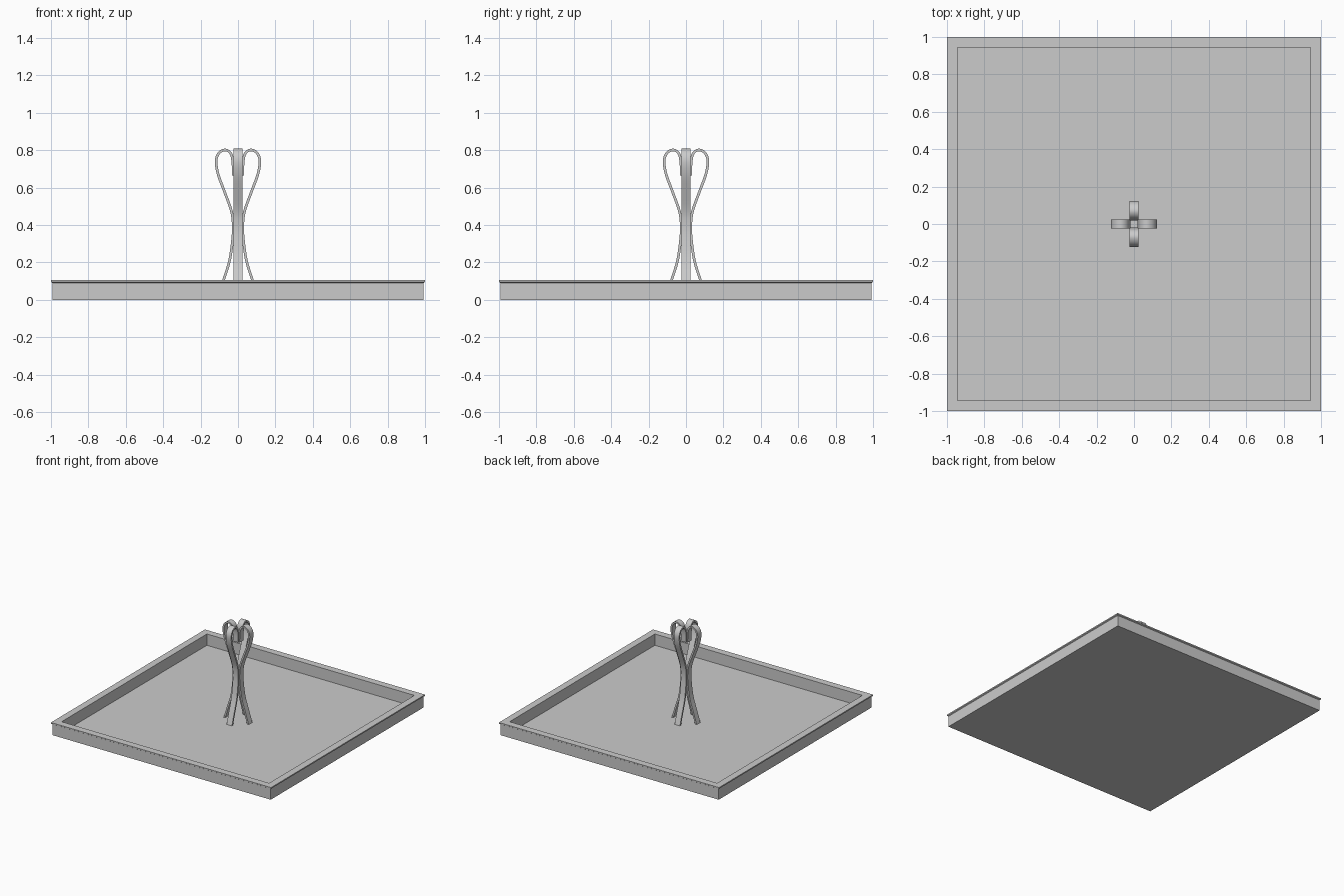
import bpy, bmesh, math
from mathutils import Vector
from mathutils.geometry import interpolate_bezier

if "Cube" in bpy.data.objects:
    bpy.data.objects.remove(bpy.data.objects["Cube"])


def finish(name, bm, smooth=False):
    bmesh.ops.recalc_face_normals(bm, faces=bm.faces[:])
    me = bpy.data.meshes.new(name)
    bm.to_mesh(me)
    bm.free()
    ob = bpy.data.objects.new(name, me)
    bpy.context.collection.objects.link(ob)
    if smooth:
        bpy.ops.object.select_all(action='DESELECT')
        ob.select_set(True)
        bpy.context.view_layer.objects.active = ob
        bpy.ops.object.shade_smooth_by_angle(angle=math.radians(35))
    return ob


def loft(name, rings, smooth=False):
    """Skin a list of four-point rings and cap both ends."""
    bm = bmesh.new()
    vs = [[bm.verts.new(p) for p in r] for r in rings]
    for a, b in zip(vs, vs[1:]):
        for i in range(4):
            j = (i + 1) % 4
            bm.faces.new((a[i], a[j], b[j], b[i]))
    bm.faces.new(vs[0])
    bm.faces.new(vs[-1])
    return finish(name, bm, smooth)


# Square basin: wall, overhanging lip, inner wall and floor
profile = [(0.992, 0), (0.992, 0.09), (1, 0.095), (1, 0.105),
           (0.943, 0.105), (0.943, 0.012)]
loft("basin", [[(-h, -h, z), (h, -h, z), (h, h, z), (-h, h, z)]
               for h, z in profile])

# Centre line of one curled ribbon (distance from axis, height)
path = [(0.107, 0.01), (0.079, 0.10), (0.045, 0.21), (0.028, 0.33),
        (0.026, 0.41), (0.037, 0.48), (0.073, 0.58), (0.106, 0.67),
        (0.117, 0.74), (0.103, 0.783), (0.070, 0.801), (0.040, 0.784),
        (0.028, 0.74), (0.025, 0.665)]
P = [Vector((x, 0, z)) for x, z in path]
P = [2 * P[0] - P[1]] + P + [2 * P[-1] - P[-2]]
line = []
for i in range(1, len(P) - 2):
    h1 = P[i] + (P[i + 1] - P[i - 1]) / 6
    h2 = P[i + 1] - (P[i + 2] - P[i]) / 6
    line += interpolate_bezier(P[i], h1, h2, P[i + 1], 6)[:-1]
line.append(P[-2])

# Flat ribbon cross-section swept along the line
W, T = 0.024, 0.007
rings = []
for i, p in enumerate(line):
    t = (line[min(i + 1, len(line) - 1)] - line[max(i - 1, 0)]).normalized()
    n = Vector((t.z, 0, -t.x)) * T
    s = Vector((0, W, 0))
    rings.append([p + n + s, p + n - s, p - n - s, p - n + s])

# Four ribbons around the axis
for k, side in enumerate(("right", "back", "left", "front")):
    ob = loft("ribbon_" + side, rings, True)
    ob.rotation_euler.z = k * math.pi / 2
